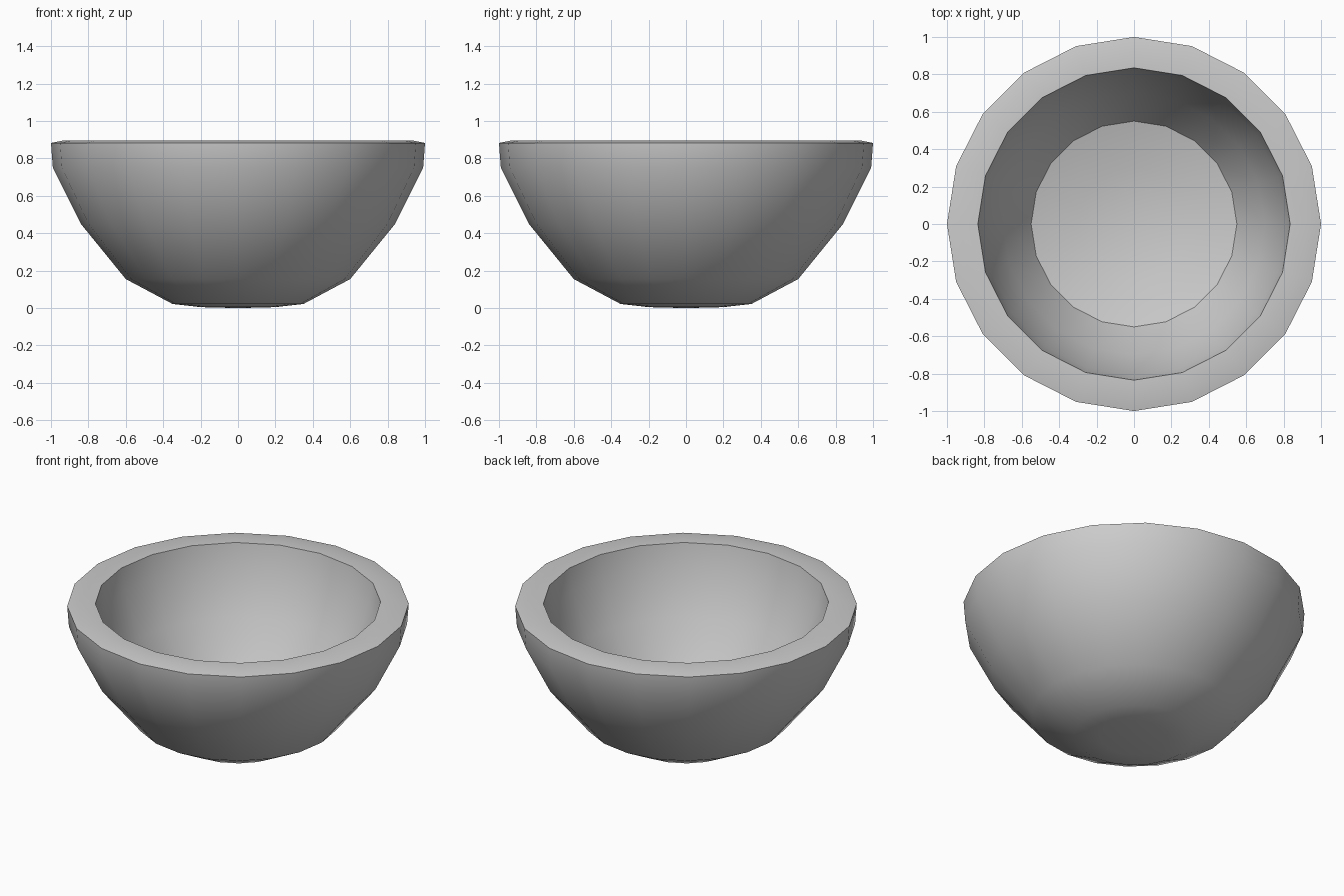
import bpy, bmesh
from math import cos, sin, tau, radians

if "Cube" in bpy.data.objects:
    bpy.data.objects.remove(bpy.data.objects["Cube"])

SIDES = 20

# Cross-section (radius, height): outer base, wall, rim, inner wall, inner floor
profile = [
    (0.0, 0.0), (0.20, 0.005), (0.35, 0.022), (0.60, 0.155), (0.84, 0.45),
    (0.99, 0.75), (1.0, 0.883), (0.93, 0.897), (0.835, 0.897),
    (0.81, 0.76), (0.70, 0.48), (0.55, 0.25), (0.30, 0.18), (0.0, 0.16),
]

# Bowl: lathe the cross-section around z
bm = bmesh.new()
rings = []
for r, z in profile:
    if r == 0:
        rings.append([bm.verts.new((0, 0, z))] * SIDES)
    else:
        rings.append([bm.verts.new((r * cos(tau * i / SIDES), r * sin(tau * i / SIDES), z))
                      for i in range(SIDES)])
for a, b in zip(rings, rings[1:]):
    for i in range(SIDES):
        j = (i + 1) % SIDES
        bm.faces.new(list(dict.fromkeys((a[i], a[j], b[j], b[i]))))
bmesh.ops.recalc_face_normals(bm, faces=bm.faces)

mesh = bpy.data.meshes.new("bowl")
bm.to_mesh(mesh)
bm.free()
bowl = bpy.data.objects.new("bowl", mesh)
bpy.context.collection.objects.link(bowl)

# Smooth walls, crisp rim and inner floor edge
bpy.context.view_layer.objects.active = bowl
bowl.select_set(True)
bpy.ops.object.shade_smooth_by_angle(angle=radians(35))
